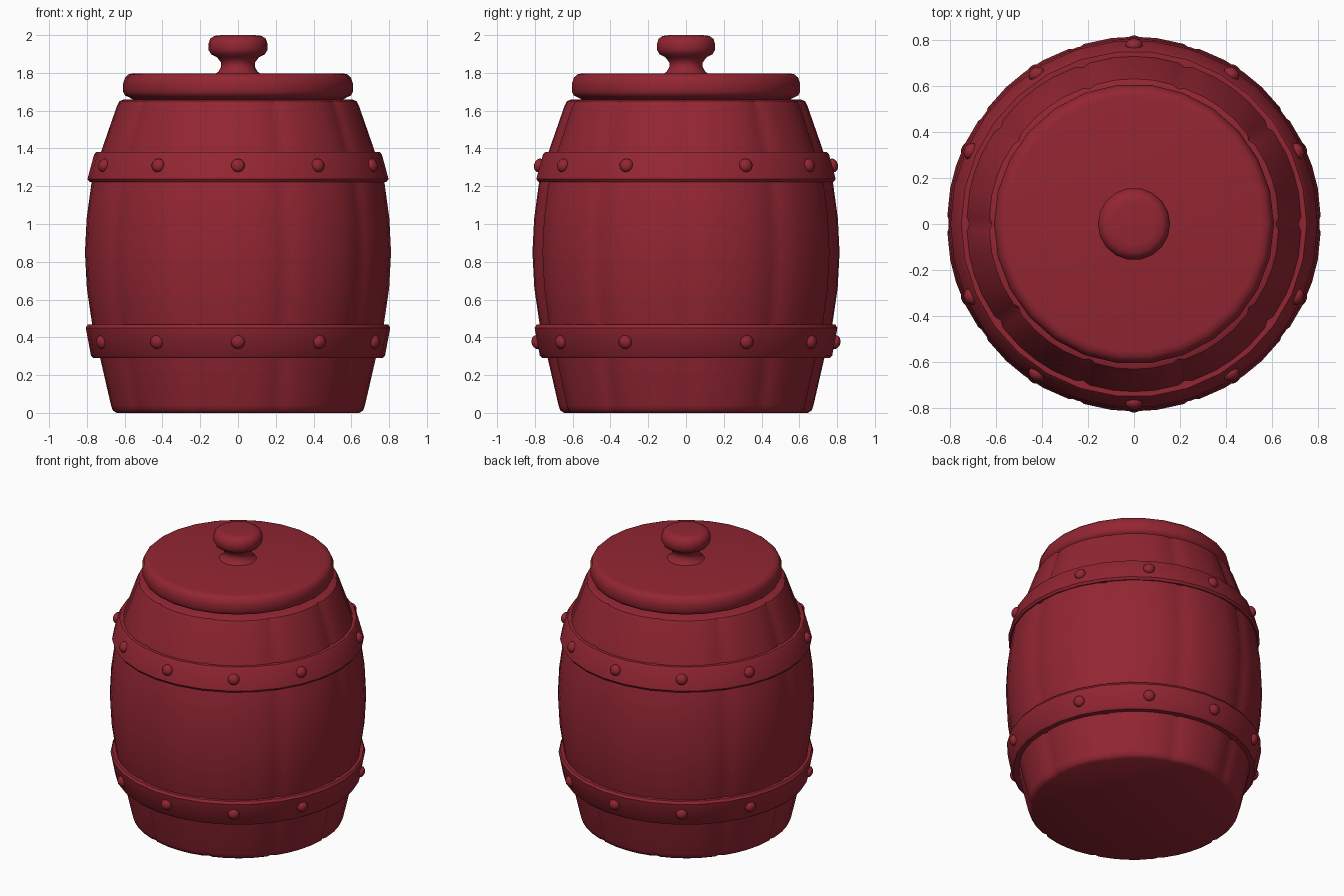
import bpy
import bmesh
from math import sin, cos, radians
from mathutils import Vector

cube = bpy.data.objects.get("Cube")
if cube:
    bpy.data.objects.remove(cube, do_unlink=True)

red = bpy.data.materials.new("deep red")
red.use_nodes = True
colour = (0.29, 0.019, 0.032, 1)
red.diffuse_color = colour
red.node_tree.nodes["Principled BSDF"].inputs["Base Color"].default_value = colour


def finish(name, bm, angle=40):
    """Turn a bmesh into a smooth shaded object."""
    bmesh.ops.recalc_face_normals(bm, faces=bm.faces)
    mesh = bpy.data.meshes.new(name)
    bm.to_mesh(mesh)
    bm.free()
    mesh.materials.append(red)
    obj = bpy.data.objects.new(name, mesh)
    bpy.context.collection.objects.link(obj)
    bpy.ops.object.select_all(action="DESELECT")
    obj.select_set(True)
    bpy.context.view_layer.objects.active = obj
    bpy.ops.object.shade_smooth_by_angle(angle=radians(angle))
    return obj


def lathe(name, profile, spokes, closed=False):
    """Revolve (radius, z) points; spokes are (degrees, inset) pairs."""
    bm = bmesh.new()
    rings = [[bm.verts.new(((r - inset) * cos(radians(a)), (r - inset) * sin(radians(a)), z))
              for a, inset in spokes] for r, z in profile]
    n = len(spokes)
    pairs = list(zip(rings, rings[1:]))
    if closed:
        pairs.append((rings[-1], rings[0]))
    else:
        bm.faces.new(rings[0])
        bm.faces.new(rings[-1])
    for low, high in pairs:
        for i in range(n):
            j = (i + 1) % n
            bm.faces.new((low[i], low[j], high[j], high[i]))
    return finish(name, bm)


def circle(n):
    return [(i * 360 / n, 0) for i in range(n)]


# Barrel of ten staves with a narrow groove at every seam
staves = [(36 * i + a, inset) for i in range(10)
          for a, inset in ((0, 0.014), (2.5, 0.002), (11, 0), (18, 0), (25, 0), (33.5, 0.002))]
lathe("barrel_staves", [(0.645, 0), (0.665, 0.012), (0.675, 0.04), (0.73, 0.28), (0.775, 0.47),
                        (0.803, 0.66), (0.813, 0.85), (0.804, 1.03), (0.778, 1.22),
                        (0.725, 1.39), (0.645, 1.62), (0.63, 1.65), (0.605, 1.66)], staves)

# Hoops
lathe("lower_hoop", [(0.70, 0.29), (0.765, 0.29), (0.778, 0.302), (0.806, 0.45),
                     (0.796, 0.467), (0.72, 0.467)], circle(30), True)
lathe("upper_hoop", [(0.72, 1.223), (0.786, 1.223), (0.797, 1.238), (0.762, 1.367),
                     (0.75, 1.382), (0.68, 1.382)], circle(30), True)

# Rivets around each hoop
for name, radius, z, tilt in (("lower", 0.79, 0.375, -0.18), ("upper", 0.777, 1.31, 0.27)):
    bm = bmesh.new()
    for a in (0, 33, 66, 114, 147, 180, 213, 246, 294, 327):
        out = Vector((sin(radians(a)), -cos(radians(a)), 0))
        turn = (out + Vector((0, 0, tilt))).to_track_quat("Z", "Y")
        dome = bmesh.ops.create_uvsphere(bm, u_segments=12, v_segments=8, radius=0.037)
        for v in dome["verts"]:
            v.co.z *= 0.75
            v.co = turn @ v.co + out * radius + Vector((0, 0, z))
    finish(name + "_rivets", bm)

# Lid and its knob
lathe("lid", [(0.55, 1.655), (0.575, 1.67), (0.598, 1.68), (0.608, 1.70), (0.608, 1.745),
              (0.598, 1.775), (0.58, 1.792), (0.555, 1.797)], circle(26))
lathe("knob", [(0.13, 1.79), (0.105, 1.805), (0.09, 1.83), (0.09, 1.855), (0.11, 1.882),
               (0.142, 1.898), (0.155, 1.92), (0.157, 1.95), (0.148, 1.98),
               (0.125, 1.996), (0.09, 2.0)], circle(18))
